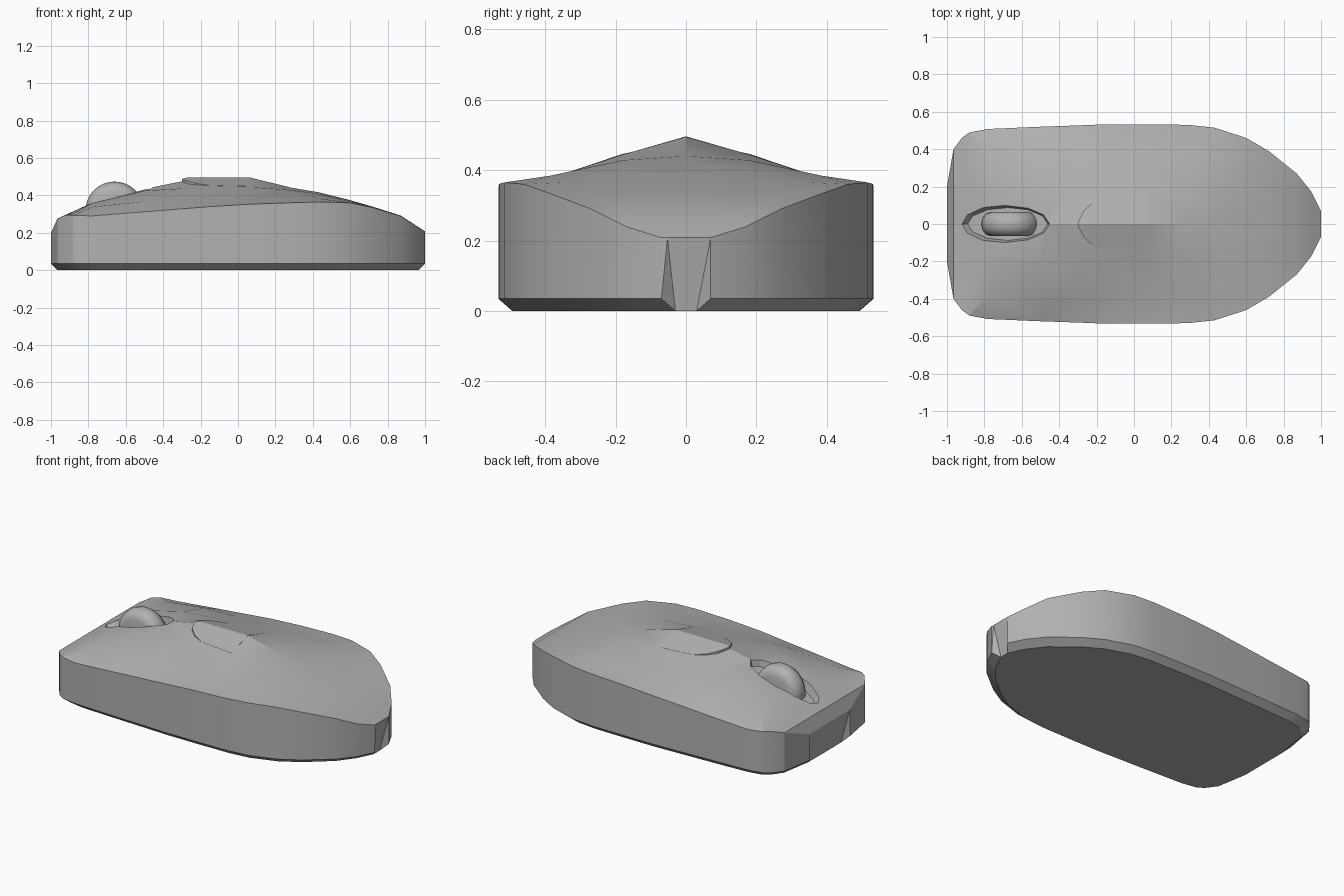
import bpy
import bmesh
import math
from mathutils import Matrix, Vector

default_cube = bpy.data.objects.get("Cube")
if default_cube:
    bpy.data.objects.remove(default_cube, do_unlink=True)


def make_material(name, level):
    material = bpy.data.materials.new(name)
    material.use_nodes = True
    colour = (level, level, level, 1)
    material.diffuse_color = colour
    material.node_tree.nodes["Principled BSDF"].inputs["Base Color"].default_value = colour
    return material


grey = make_material("plain grey", 0.44)


def add_object(name, bm, smooth_angle=None):
    bmesh.ops.recalc_face_normals(bm, faces=bm.faces)
    mesh = bpy.data.meshes.new(name)
    bm.to_mesh(mesh)
    bm.free()
    mesh.materials.append(grey)
    obj = bpy.data.objects.new(name, mesh)
    bpy.context.collection.objects.link(obj)
    bpy.ops.object.select_all(action="DESELECT")
    obj.select_set(True)
    bpy.context.view_layer.objects.active = obj
    if smooth_angle:
        bpy.ops.object.shade_smooth_by_angle(angle=math.radians(smooth_angle))
    return obj


def sample(curve, x):
    """Linear interpolation along a list of (x, value) points."""
    for (x0, v0), (x1, v1) in zip(curve, curve[1:]):
        if x <= x1:
            return v0 + (v1 - v0) * max(0, x - x0) / (x1 - x0)
    return curve[-1][1]


def loft(bm, rings):
    """Bridge closed rings of points and cap both ends."""
    rows = [[bm.verts.new(point) for point in ring] for ring in rings]
    count = len(rows[0])
    for near, far in zip(rows, rows[1:]):
        for i in range(count):
            j = (i + 1) % count
            bm.faces.new((near[i], near[j], far[j], far[i]))
    bm.faces.new(rows[0])
    bm.faces.new(rows[-1])


# Half width of the body outline, nose to tail
outline = [(-1, .2), (-.965, .4), (-.92, .46), (-.88, .49), (-.78, .508),
           (-.5, .52), (-.3, .527), (-.15, .533), (.07, .533), (.29, .53),
           (.43, .515), (.6, .46), (.72, .39), (.87, .27), (.95, .17), (1, .07)]
# Heights of the side rim, the outer crease, the inner crease and the spine
rim = [(-1, .2), (-.965, .275), (-.92, .295), (-.78, .29), (-.15, .34),
       (.1, .355), (.43, .365), (.6, .36), (.72, .335), (.87, .29), (1, .208)]
outer_crease = [(-1, .2), (-.965, .276), (-.78, .338), (-.5, .368),
                (.29, .378), (.43, .384), (.6, .365), (.72, .336),
                (.87, .29), (1, .208)]
inner_crease = [(-1, .2), (-.965, .276), (-.78, .358), (-.5, .425),
                (-.15, .446), (.07, .444), (.29, .428), (.43, .408),
                (.6, .372), (.72, .338), (.87, .291), (1, .208)]
spine = [(-1, .2), (-.965, .276), (-.78, .362), (-.5, .435), (-.3, .475),
         (.07, .494), (.29, .44), (.43, .417), (.6, .374), (.72, .34),
         (.87, .292), (1, .208)]

# Body shell with a chamfered base
rings = []
for x, width in outline:
    base_x = x * .965
    half = [(base_x, max(width - .04, .03), 0),
            (x, width, .035),
            (x, width, sample(rim, x)),
            (x, min(.39, width * .75), sample(outer_crease, x)),
            (x, min(.18, width * .36), sample(inner_crease, x))]
    mirrored = [(px, -py, pz) for px, py, pz in reversed(half)]
    rings.append(half + [(x, 0, sample(spine, x))] + mirrored)
shell = bmesh.new()
loft(shell, rings)
bmesh.ops.triangulate(shell, faces=shell.faces)
body = add_object("body_shell", shell)

# Sloping slot for the wheel
cut = bmesh.new()
bmesh.ops.create_cone(cut, cap_ends=True, segments=12, radius1=.88, radius2=1.24,
                      depth=.15)
bmesh.ops.transform(cut, verts=cut.verts, matrix=(
    Matrix.Translation((-.69, 0, .385))
    @ Matrix.Rotation(-.3, 4, "Y")
    @ Matrix.Diagonal((.255, .1, 1, 1))
    @ Matrix.Translation((0, 0, .025))))
cutter = add_object("slot_cutter", cut)
cutter.hide_render = True
slot = body.modifiers.new("wheel slot", "BOOLEAN")
slot.operation = "DIFFERENCE"
slot.solver = "EXACT"
slot.object = cutter
bpy.ops.object.select_all(action="DESELECT")
body.select_set(True)
bpy.context.view_layer.objects.active = body
bpy.ops.object.modifier_apply(modifier=slot.name)
bpy.data.objects.remove(cutter, do_unlink=True)
bpy.ops.object.shade_smooth_by_angle(angle=math.radians(22))

# Raised ridge panel on the palm rest
panel = bmesh.new()
panel_edge = [(-.3, .01), (-.27, .07), (-.22, .115), (-.15, .148), (.07, .165)]
panel_rings = []
for x, width in panel_edge:
    crest = .488 if x == panel_edge[0][0] else .496
    edge = crest - width * .29
    panel_rings.append([(x, -width, edge), (x, 0, crest), (x, width, edge),
                        (x, width, edge - .05), (x, -width, edge - .05)])
loft(panel, panel_rings)
add_object("ridge_panel", panel, 15)

# Scroll wheel with a rounded tread, spun about the sideways axis
wheel = bmesh.new()
tread = [(-.065, .03), (-.065, .105), (-.055, .132), (-.03, .15), (0, .156),
         (.03, .15), (.055, .132), (.065, .105), (.065, .03)]
centre = Vector((-.66, 0, .318))
steps = 32
wheel_rings = []
for y, radius in tread:
    ring = []
    for step in range(steps):
        angle = math.tau * step / steps
        ring.append(centre + Vector((radius * math.cos(angle), y,
                                     radius * math.sin(angle))))
    wheel_rings.append(ring)
loft(wheel, wheel_rings)
add_object("scroll_wheel", wheel, 40)
